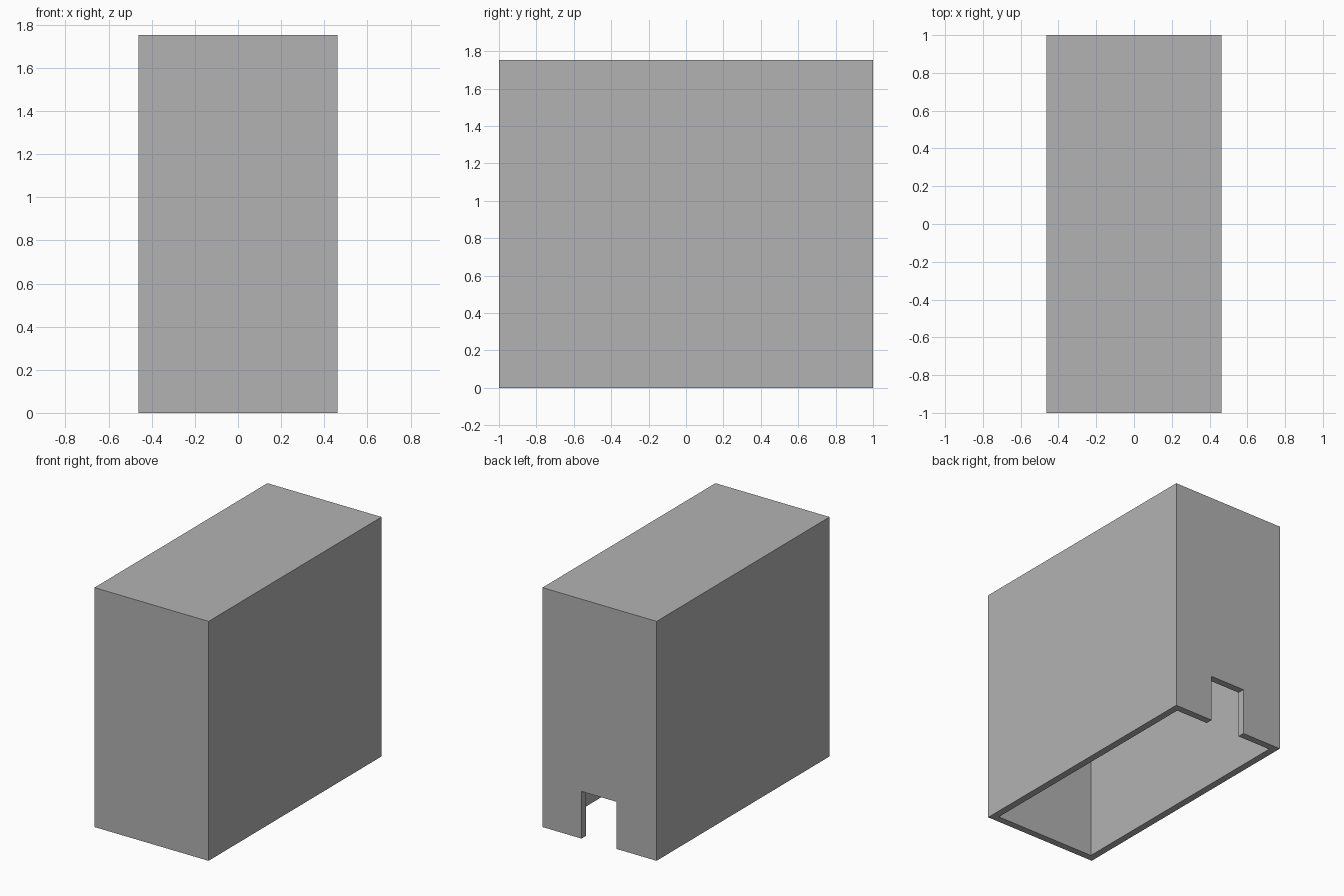
import bpy

W, D, H = 0.924, 2.0, 1.752   # outer size
T = 0.052                     # wall thickness

old = bpy.data.objects.get("Cube")
if old:
    bpy.data.objects.remove(old, do_unlink=True)

grey = bpy.data.materials.new("plain grey")
grey.use_nodes = True
grey.diffuse_color = (0.448, 0.448, 0.448, 1)
grey.node_tree.nodes["Principled BSDF"].inputs["Base Color"].default_value = grey.diffuse_color


def box(name, low, high):
    """Axis-aligned box between two corners."""
    bpy.ops.mesh.primitive_cube_add(size=1)
    ob = bpy.context.object
    ob.name = name
    for v in ob.data.vertices:
        for i in range(3):
            v.co[i] = low[i] if v.co[i] < 0 else high[i]
    ob.data.materials.append(grey)
    return ob


def cut(target, cutter):
    """Subtract the cutter from the target, then remove the cutter."""
    cutter.hide_render = True
    mod = target.modifiers.new("cut", 'BOOLEAN')
    mod.operation = 'DIFFERENCE'
    mod.solver = 'EXACT'
    mod.object = cutter
    bpy.context.view_layer.objects.active = target
    bpy.ops.object.modifier_apply(modifier=mod.name)
    bpy.data.objects.remove(cutter, do_unlink=True)


# Outer cover
cover = box("box_cover", (-W / 2, -D / 2, 0), (W / 2, D / 2, H))

# Hollow inside, open at the bottom
cut(cover, box("cavity_cutter", (-W / 2 + T, -D / 2 + T, -0.2),
               (W / 2 - T, D / 2 - T, H - T)))

# Notch at the foot of the back wall
cut(cover, box("notch_cutter", (-0.137, D / 2 - 2 * T, -0.2),
               (0.146, D / 2 + 0.1, 0.345)))
